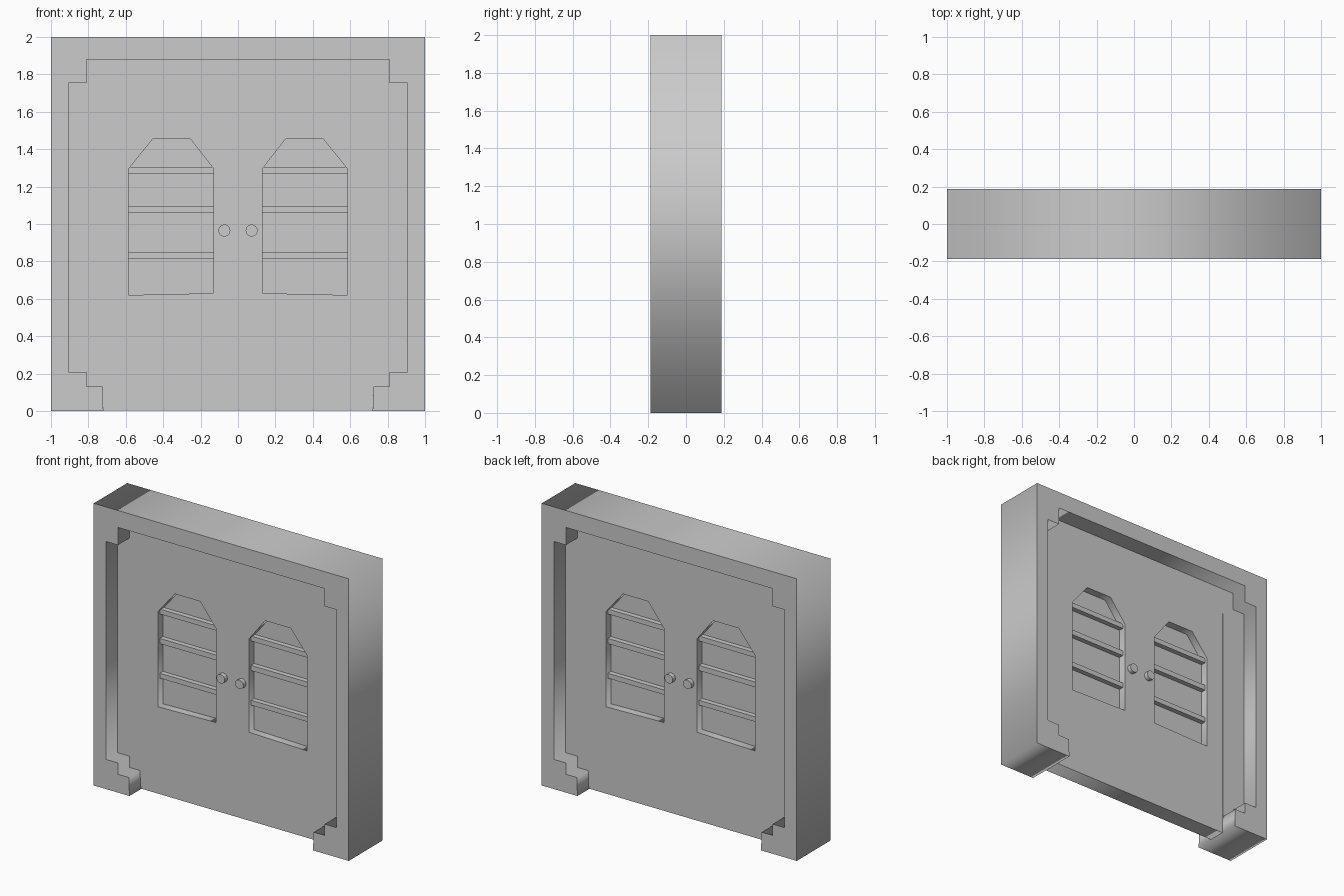
import bpy, math

if "Cube" in bpy.data.objects:
    bpy.data.objects.remove(bpy.data.objects["Cube"])


def mirrored(points):
    return [(-x, z) for x, z in points]


def plate(name, loops, half_depth):
    """Closed x-z outlines (later ones are holes) given thickness around y = 0."""
    curve = bpy.data.curves.new(name, 'CURVE')
    curve.dimensions = '2D'
    curve.fill_mode = 'BOTH'
    curve.extrude = half_depth
    for loop in loops:
        spline = curve.splines.new('POLY')
        spline.points.add(len(loop) - 1)
        for p, (x, z) in zip(spline.points, loop):
            p.co = (x, z, 0, 1)
        spline.use_cyclic_u = True
    obj = bpy.data.objects.new(name, curve)
    bpy.context.collection.objects.link(obj)
    obj.rotation_euler.x = math.pi / 2
    bpy.ops.object.select_all(action='DESELECT')
    obj.select_set(True)
    bpy.context.view_layer.objects.active = obj
    bpy.ops.object.convert(target='MESH')
    return bpy.context.object


def box(name, lo, hi):
    bpy.ops.mesh.primitive_cube_add(size=1, location=[(a + b) / 2 for a, b in zip(lo, hi)])
    obj = bpy.context.object
    obj.name = name
    obj.scale = [b - a for a, b in zip(lo, hi)]
    bpy.ops.object.transform_apply(location=False, rotation=False)
    return obj


# Stepped doorway opening, right half from the bottom up
half = [(0.72, 0), (0.725, 0.13), (0.81, 0.13), (0.81, 0.21),
        (0.905, 0.21), (0.905, 1.755), (0.81, 1.755), (0.81, 1.88)]
opening = half + mirrored(half)[::-1]

# Thick surrounding frame, open at the floor
plate("door_frame", [[(1, 0), (1, 2), (-1, 2), (-1, 0)] + opening[::-1]], 0.188)

# Door slab with two window holes
window = [(0.13, 0.63), (0.585, 0.62), (0.585, 1.295),
          (0.455, 1.455), (0.255, 1.455), (0.13, 1.295)]
slab = [(x, max(z, 0.004)) for x, z in opening]
D = 0.06
plate("door_slab", [slab, window, mirrored(window)], D)

# Window panes, slats and knobs on each leaf
for side, sx in (("right", 1), ("left", -1)):
    pane = window if sx == 1 else mirrored(window)
    plate(f"window_pane_{side}", [pane], 0.005)
    x0, x1 = sorted((sx * 0.13, sx * 0.585))
    for i, (z0, z1) in enumerate(((0.815, 0.85), (1.06, 1.097), (1.27, 1.305))):
        box(f"window_slat_{side}_{i + 1}", (x0, -0.04, z0), (x1, 0.04, z1))
    bpy.ops.mesh.primitive_cylinder_add(vertices=24, radius=0.032, depth=2 * (D + 0.03),
                                        location=(sx * 0.073, 0, 0.965),
                                        rotation=(math.pi / 2, 0, 0))
    bpy.context.object.name = f"door_knob_{side}"
    bpy.ops.object.shade_smooth_by_angle(angle=math.radians(30))

# Thin hinge strip along the left edge
box("hinge_strip", (-0.726, -D - 0.002, 0.04), (-0.721, D + 0.002, 1.69))
